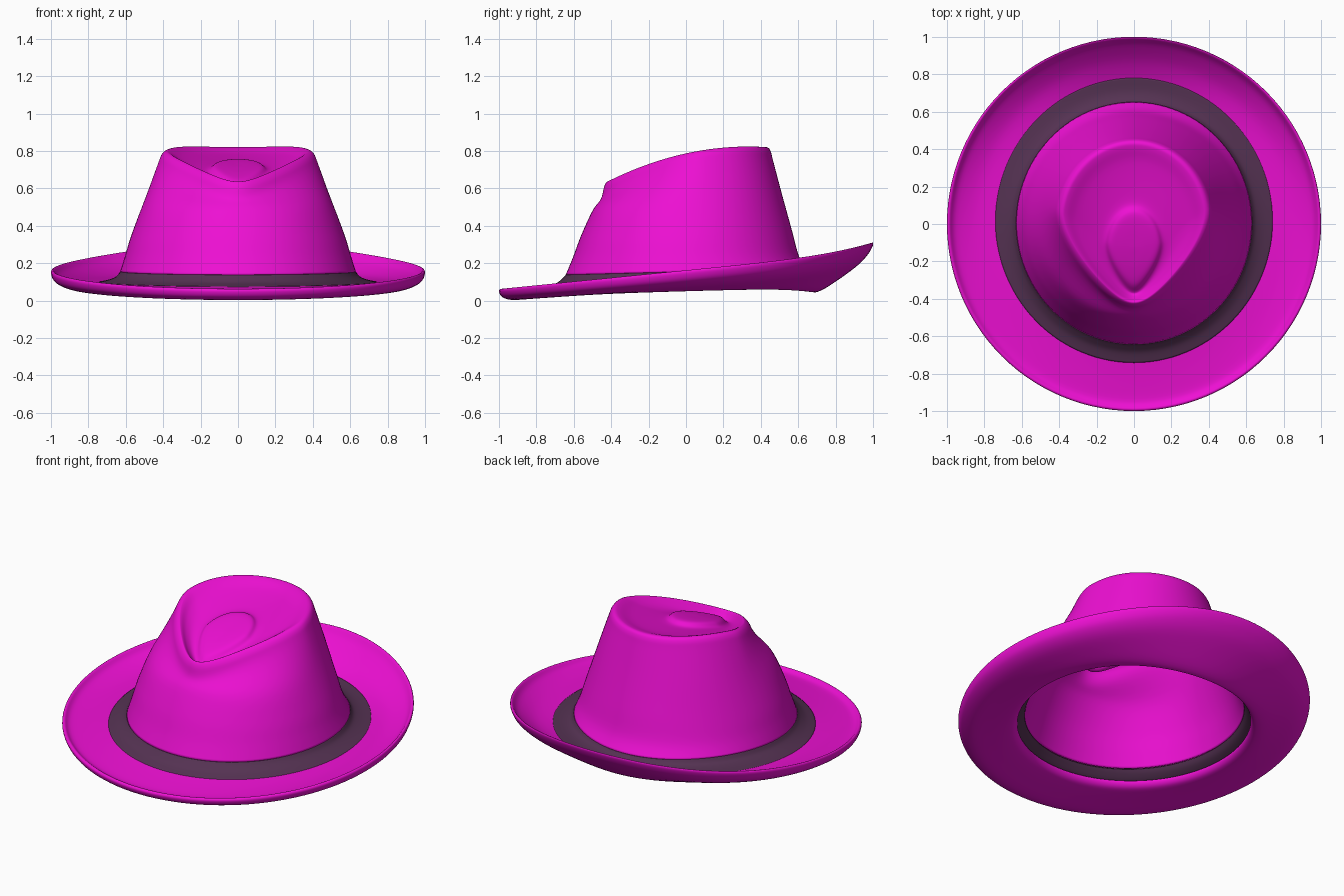
import bpy
from math import sin, cos, pi

if "Cube" in bpy.data.objects:
    bpy.data.objects.remove(bpy.data.objects["Cube"])

N = 112  # points around each ring


def material(name, color):
    m = bpy.data.materials.new(name)
    m.diffuse_color = (*color, 1)
    m.use_nodes = True
    m.node_tree.nodes["Principled BSDF"].inputs["Base Color"].default_value = m.diffuse_color
    return m


felt = material("magenta_felt", (0.85, 0.005, 0.65))
ribbon = material("dark_ribbon", (0.09, 0.032, 0.085))


def ridge_z(y):
    """Height of the crown's sloping top, low at the front."""
    return 0.787 + 0.22 * y - 0.33 * y * y


def ring(rx, yf, yb, zf, zs, zb):
    """Oval ring with its own front, side and back height."""
    pts = []
    for j in range(N):
        a = 2 * pi * j / N
        s, c = sin(a), cos(a)
        z = zs + (zs - zf) * s
        if s > 0:
            z += (zb - 2 * zs + zf) * s ** 4
        pts.append((rx * c, (yf + yb) / 2 + (yb - yf) / 2 * s, z))
    return pts


def teardrop(rx, yf, yb, drop, taper=0.45):
    """Egg-shaped ring, narrow at the front, lying below the sloping top."""
    pts = []
    for j in range(N):
        a = 2 * pi * j / N
        s, c = sin(a), cos(a)
        k = 1 - taper * max(0, (0.15 - s) / 1.15) ** 1.3
        y = (yf + yb) / 2 + (yb - yf) / 2 * s
        pts.append((rx * c * k, y, ridge_z(y) - drop))
    return pts


def spline(a, b, c, d, t):
    return 0.5 * (2 * b + (c - a) * t + (2 * a - 5 * b + 4 * c - d) * t * t
                  + (3 * b - a - 3 * c + d) * t ** 3)


def loft(name, rows, mat, closed=False, steps=5, thickness=0):
    """Skin rings with a smooth spline running across them."""
    n = len(rows)
    get = (lambda i: rows[i % n]) if closed else (lambda i: rows[max(0, min(n - 1, i))])
    rings = []
    for i in range(n if closed else n - 1):
        for k in range(steps):
            quad = [get(i + o) for o in (-1, 0, 1, 2)]
            rings.append([tuple(spline(*(q[j][x] for q in quad), k / steps)
                                for x in range(3)) for j in range(N)])
    if not closed:
        rings.append(rows[-1])
    m = len(rings)
    verts = [p for r in rings for p in r]
    faces = []
    for i in range(m if closed else m - 1):
        p, q = i * N, (i + 1) % m * N
        for j in range(N):
            k = (j + 1) % N
            faces.append((p + j, q + j, q + k, p + k))
    if name == "crown":
        faces.append(tuple(range(N)))  # tiny cap in the middle of the top
    mesh = bpy.data.meshes.new(name)
    mesh.from_pydata(verts, [], faces)
    mesh.materials.append(mat)
    mesh.polygons.foreach_set("use_smooth", [True] * len(faces))
    ob = bpy.data.objects.new(name, mesh)
    bpy.context.collection.objects.link(ob)
    if thickness:
        mod = ob.modifiers.new("thickness", "SOLIDIFY")
        mod.thickness = thickness
        mod.offset = -1
    return ob


# Crown: raised centre, moat, teardrop ridge, then flaring wall
loft("crown", [
    teardrop(0.01, -0.14, -0.12, 0.038),
    teardrop(0.08, -0.24, -0.01, 0.038),
    teardrop(0.13, -0.32, 0.06, 0.042),
    teardrop(0.165, -0.362, 0.105, 0.065),
    teardrop(0.23, -0.378, 0.2, 0.06),
    teardrop(0.31, -0.395, 0.33, 0.035),
    teardrop(0.365, -0.412, 0.405, 0.006),
    teardrop(0.39, -0.425, 0.435, 0.001),
    teardrop(0.413, -0.438, 0.452, 0.02, 0.4),
    teardrop(0.435, -0.455, 0.467, 0.075, 0.3),
    ring(0.50, -0.50, 0.51, 0.48, 0.535, 0.58),
    ring(0.57, -0.56, 0.565, 0.35, 0.35, 0.38),
    ring(0.605, -0.605, 0.605, 0.23, 0.235, 0.235),
    ring(0.63, -0.643, 0.652, 0.138, 0.155, 0.155),
], felt, thickness=0.015)

# Band: concave skirt between crown and brim
loft("hat_band", [
    ring(0.63, -0.643, 0.652, 0.138, 0.155, 0.155),
    ring(0.65, -0.66, 0.672, 0.12, 0.13, 0.138),
    ring(0.69, -0.69, 0.715, 0.095, 0.112, 0.128),
    ring(0.742, -0.742, 0.782, 0.075, 0.10, 0.133),
], ribbon, thickness=0.015)

# Brim: closed section with an upturned edge, swept up at the back
loft("brim", [
    ring(0.735, -0.735, 0.775, 0.075, 0.10, 0.13),
    ring(0.85, -0.85, 0.87, 0.058, 0.105, 0.185),
    ring(0.95, -0.95, 0.955, 0.048, 0.13, 0.26),
    ring(0.988, -0.988, 0.993, 0.063, 0.162, 0.308),
    ring(1.0, -1.0, 1.0, 0.048, 0.146, 0.297),
    ring(0.98, -0.98, 0.975, 0.017, 0.105, 0.25),
    ring(0.92, -0.92, 0.92, 0.003, 0.075, 0.19),
    ring(0.82, -0.82, 0.82, 0.014, 0.058, 0.115),
    ring(0.73, -0.73, 0.73, 0.029, 0.05, 0.058),
    ring(0.68, -0.685, 0.68, 0.043, 0.058, 0.045),
    ring(0.662, -0.667, 0.668, 0.07, 0.085, 0.08),
    ring(0.69, -0.69, 0.71, 0.085, 0.10, 0.11),
], felt, closed=True)
